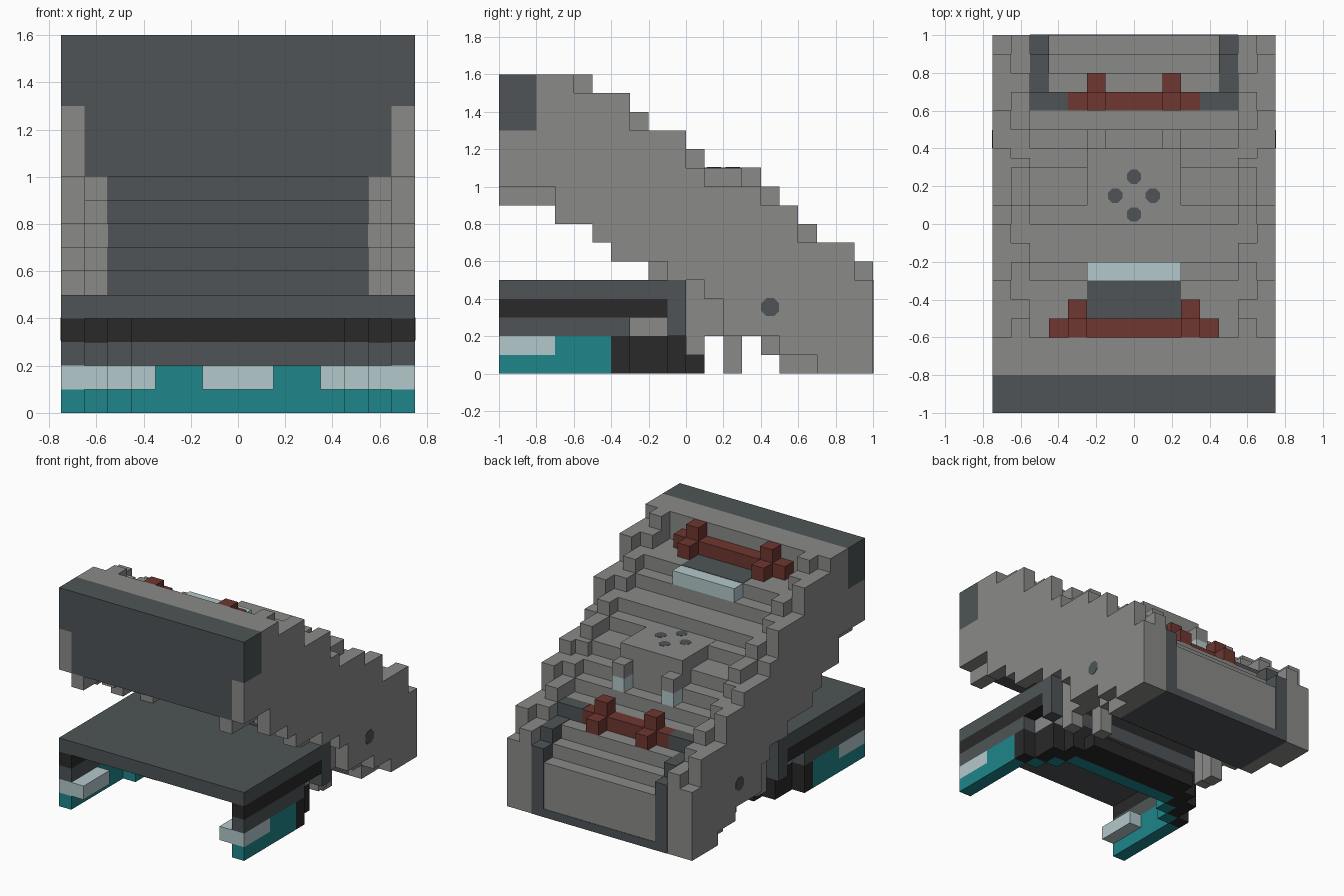
import bpy, bmesh
from math import radians
from mathutils import Matrix

cube = bpy.data.objects.get("Cube")
if cube:
    bpy.data.objects.remove(cube, do_unlink=True)


def material(name, hex_code):
    rgb = [int(hex_code[i:i + 2], 16) / 255 for i in (0, 2, 4)]
    colour = [((c + 0.055) / 1.055) ** 2.4 if c > 0.04 else c / 12.92 for c in rgb] + [1]
    m = bpy.data.materials.new(name)
    m.use_nodes = True
    m.diffuse_color = colour
    m.node_tree.nodes["Principled BSDF"].inputs["Base Color"].default_value = colour
    return m


GREY = material("stone grey", "8a8b89")
DARK = material("dark grey", "4e5456")
BLACK = material("charcoal", "292929")
TEAL = material("teal", "1e868a")
LIGHT = material("pale blue", "b4c8cc")
RED = material("brick red", "6f3731")


def finish(name, bm, mats):
    bmesh.ops.recalc_face_normals(bm, faces=bm.faces)
    me = bpy.data.meshes.new(name)
    bm.to_mesh(me)
    bm.free()
    for m in mats:
        me.materials.append(m)
    ob = bpy.data.objects.new(name, me)
    bpy.context.collection.objects.link(ob)
    return ob


def box(name, x, y, z, mat):
    """Axis-aligned block; x, y, z are (low, high) pairs."""
    bm = bmesh.new()
    bmesh.ops.create_cube(bm, size=1)
    for v in bm.verts:
        for i, (lo, hi) in enumerate((x, y, z)):
            v.co[i] = lo if v.co[i] < 0 else hi
    return finish(name, bm, [mat])


def pair(name, x, y, z, mat):
    box("left_" + name, x, y, z, mat)
    box("right_" + name, (-x[1], -x[0]), y, z, mat)


def octagon(name, centre, radius, axis):
    """Thin dark eight-sided plate facing along the given axis."""
    bm = bmesh.new()
    bmesh.ops.create_cone(bm, cap_ends=True, segments=8, radius1=radius,
                          radius2=radius, depth=.004)
    turn = Matrix.Rotation(radians(90), 4, "Y") if axis == "X" else Matrix.Identity(4)
    spin = Matrix.Rotation(radians(22.5), 4, "Z")
    bm.transform(Matrix.Translation(centre) @ turn @ spin)
    finish(name, bm, [DARK])


def stairs(steps, start):
    """Turn (end_y, height) steps into a stepped outline."""
    pts = []
    for end, height in steps:
        pts += [(start, height), (end, height)]
        start = end
    return pts


def stepped(name, x, tops, bottoms, mats):
    """Extrude a stepped side profile across x."""
    outline = stairs(tops, -1) + stairs(bottoms, -1)[::-1]
    bm = bmesh.new()
    face = bm.faces.new([bm.verts.new((x[0], y, z)) for y, z in outline])
    ext = bmesh.ops.extrude_face_region(bm, geom=[face])
    for v in ext["geom"]:
        if isinstance(v, bmesh.types.BMVert):
            v.co.x = x[1]
    return finish(name, bm, mats)


# Sloping main body: floor, with dark underside and front
floor_top = [(-.8, 1.3), (-.6, 1.6), (-.3, 1.4), (-.2, 1.3), (0, 1.2), (.1, 1.1), (.3, 1),
             (.4, .9), (.5, .8), (.6, .7), (.8, .6), (.9, .5), (1, .4)]
floor_low = [(-.7, 1), (-.5, .9), (-.4, .8), (-.2, .7), (-.1, .6), (.1, .5),
             (.4, .3), (.5, .2), (1, 0)]
body = stepped("body_floor", (-.55, .55), floor_top, floor_low, [GREY, DARK])
for p in body.data.polygons:
    if min(p.normal.z, p.normal.y) < -.5:
        p.material_index = 1
box("front_cap", (-.75, .75), (-1, -.8), (1.3, 1.6), DARK)

# Stepped side rails, an outer and an inner one on each side, with staggered steps
inner_top = [(-.9, 1), (-.8, 1.3), (-.5, 1.6), (-.4, 1.5), (-.2, 1.4), (-.1, 1.3), (.1, 1.2),
             (.3, 1.1), (.35, 1), (.5, .9), (.7, .8), (.8, .7), (1, .6)]
inner_low = [(-.6, .9), (-.4, .8), (-.3, .7), (-.2, .6), (0, .5), (.1, .4),
             (.4, .2), (.5, .1), (1, 0)]
outer_top = [(-.8, 1.3), (-.6, 1.6), (-.3, 1.5), (0, 1.3), (.1, 1.1), (.4, 1),
             (.6, .9), (.9, .7), (1, .5)]
outer_low = [(-.7, 1), (-.5, .8), (-.4, .7), (-.1, .6), (.1, .5), (.2, .4), (.5, .2),
             (.7, .1), (1, 0)]
for side, s in (("left", 1), ("right", -1)):
    stepped(side + "_inner_rail", (s * .55, s * .65), inner_top, inner_low, [GREY])
    stepped(side + "_outer_rail", (s * .65, s * .75), outer_top, outer_low, [GREY])
    octagon(side + "_side_port", (s * .75, .45, .355), .052, "X")
pair("cap_cheek", (.55, .65), (-1, -.9), (1, 1.3), DARK)

# Lower struts under the body
pair("strut", (.45, .55), (.2, .3), (0, .3), GREY)
pair("strut_foot", (.55, .65), (0, .1), (.1, .4), GREY)

# Front handle, dark panel and window bar
box("front_handle", (-.45, .45), (-.6, -.5), (1.4, 1.5), RED)
pair("front_handle_post", (.25, .35), (-.6, -.5), (1.5, 1.597), RED)
pair("front_handle_prong", (.25, .35), (-.5, -.4), (1.4, 1.5), RED)
box("front_panel", (-.25, .25), (-.5, -.3), (1.398, 1.403), DARK)
box("window_bar", (-.25, .25), (-.3, -.2), (1.3, 1.4), LIGHT)

# Raised hatch with vents and two hooks
box("hatch", (-.25, .25), (.003, .4), (.85, 1.102), GREY)
for x, y in ((0, .25), (-.1, .15), (.1, .15), (0, .05)):
    octagon("hatch_vent", (x, y, 1.102), .041, "Z")
pair("hook", (.15, .25), (.4, .5), (.9, 1), GREY)
pair("hook_lamp", (.15, .25), (.4, .5), (.8, .9), LIGHT)

# Rear handle and dark bracket over the back
pair("bracket_arm", (.35, .55), (.6, .7), (.6, .702), DARK)
box("rear_handle", (-.35, .35), (.6, .7), (.6, .7), RED)
pair("rear_handle_post", (.15, .25), (.6, .7), (.7, .8), RED)
pair("rear_handle_prong", (.15, .25), (.7, .8), (.6, .7), RED)
pair("bracket_top", (.45, .55), (.7, .9), (.5, .604), DARK)
pair("bracket_column", (.45, .55), (.9, 1.003), (0, .5), DARK)
box("bracket_base", (-.45, .45), (.998, 1.003), (0, .06), DARK)

# Front platform: slab and side walls
box("platform_slab", (-.75, .75), (-1, 0), (.4, .5), DARK)
pair("slab_lip", (.65, .75), (-.1, 0), (.2, .4), DARK)
pair("wall_upper", (.65, .75), (-1, -.1), (.3, .4), BLACK)
pair("wall_lower", (.65, .75), (-1, -.3), (.2, .3), DARK)
pair("wall_joint", (.55, .65), (-.3, -.1), (.2, .3), GREY)
pair("wall_joint_face", (.55, .65), (-.308, -.3), (.2, .3), DARK)
pair("leg_foot", (.65, .75), (-1, -.4), (0, .1), TEAL)
pair("leg_rear", (.65, .75), (-.7, -.4), (.1, .2), TEAL)
pair("leg_lamp", (.55, .75), (-1, -.7), (.1, .2), LIGHT)

# Curved back wall, built in steps: teal inside, charcoal outside
pair("wall_end", (.65, .75), (-.4, -.3), (0, .2), BLACK)
for i, (lo, hi, inner, mid, outer) in enumerate((
        (.55, .65, -.4, -.3, -.1), (.45, .55, -.3, -.2, 0), (0, .45, -.2, -.1, 0))):
    pair(f"back_teal_{i}", (lo, hi), (inner, mid), (0, .2), TEAL)
    pair(f"back_black_{i}", (lo, hi), (mid, outer), (0, .2), BLACK)
    pair(f"back_upper_{i}", (lo, hi), (mid, outer), (.3, .4), BLACK)
    if i:
        pair(f"back_band_{i}", (lo, hi), (mid, outer), (.2, .3), DARK)
box("back_foot", (-.45, .45), (0, .1), (0, .1), BLACK)
pair("back_lamp_edge", (.45, .55), (-.308, -.3), (.1, .2), LIGHT)
pair("back_lamp", (.35, .45), (-.208, -.2), (.1, .2), LIGHT)
box("back_lamp_centre", (-.15, .15), (-.208, -.2), (.1, .2), LIGHT)
